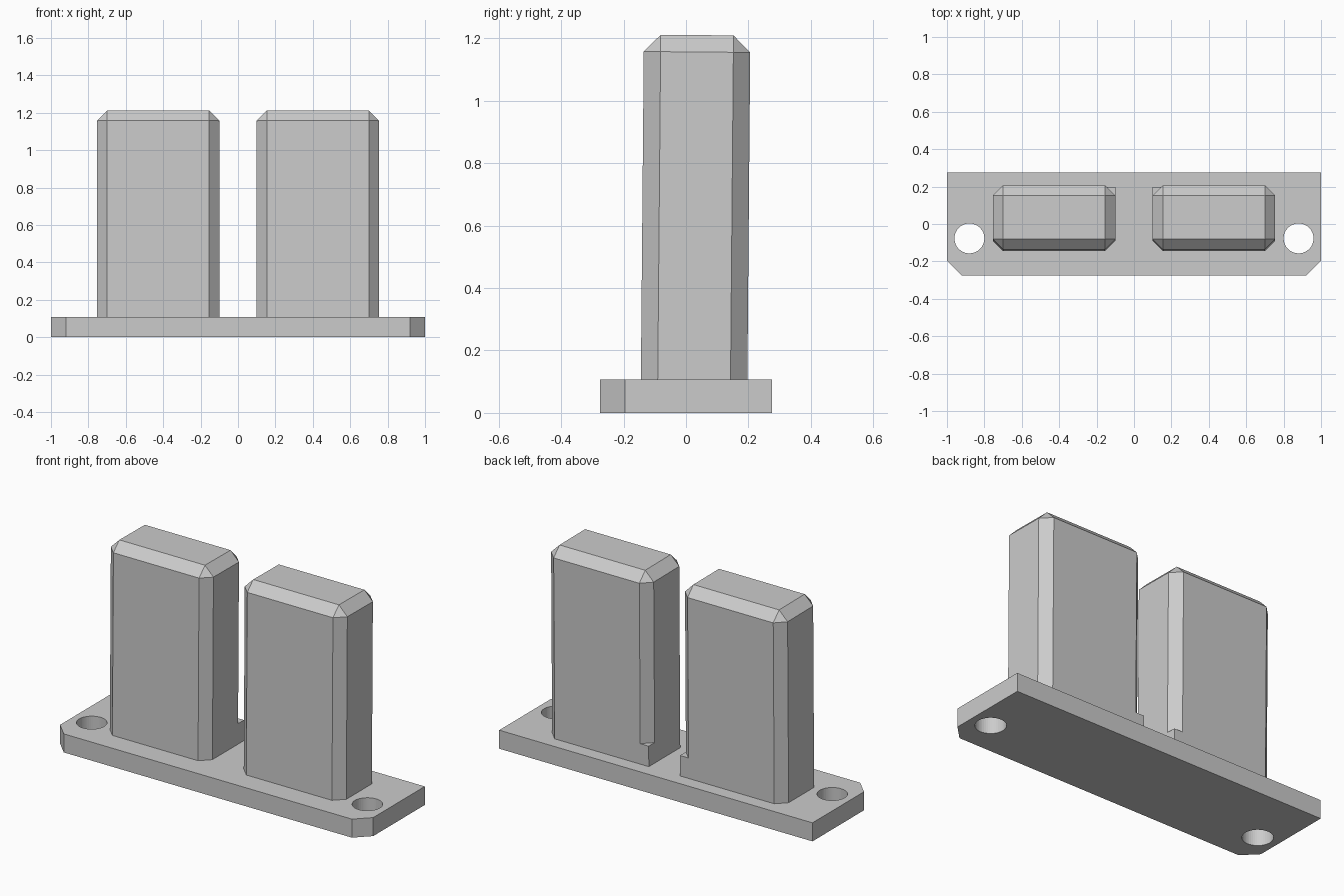
import bpy, bmesh, math
from mathutils import Matrix, Vector

cube = bpy.data.objects.get("Cube")
if cube:
    bpy.data.objects.remove(cube, do_unlink=True)

grey = bpy.data.materials.new("light_grey")
grey.use_nodes = True
grey.diffuse_color = (0.6, 0.6, 0.6, 1)
grey.node_tree.nodes["Principled BSDF"].inputs["Base Color"].default_value = (0.6, 0.6, 0.6, 1)

BASE_TOP = 0.107
LEAN = Matrix.Rotation(math.radians(-0.5), 4, "X")


def make_object(name, bm):
    bmesh.ops.recalc_face_normals(bm, faces=bm.faces)
    mesh = bpy.data.meshes.new(name)
    bm.to_mesh(mesh)
    bm.free()
    mesh.materials.append(grey)
    obj = bpy.data.objects.new(name, mesh)
    bpy.context.collection.objects.link(obj)
    return obj


def prism(points, z0, z1):
    """Extrude an xy outline from z0 to z1."""
    bm = bmesh.new()
    face = bm.faces.new([bm.verts.new((x, y, z0)) for x, y in points])
    ext = bmesh.ops.extrude_face_region(bm, geom=[face])
    verts = [v for v in ext["geom"] if isinstance(v, bmesh.types.BMVert)]
    bmesh.ops.translate(bm, verts=verts, vec=(0, 0, z1 - z0))
    return bm


# Base plate with clipped front corners
outline = [(-0.92, -0.275), (0.92, -0.275), (1, -0.195), (1, 0.275), (-1, 0.275), (-1, -0.195)]
base = make_object("base_plate", prism(outline, 0, BASE_TOP))

# Screw holes through the plate
for side in (-1, 1):
    bm = bmesh.new()
    bmesh.ops.create_cone(bm, cap_ends=True, segments=48, radius1=0.08, radius2=0.08, depth=0.5,
                          matrix=Matrix.Translation((side * 0.88, -0.077, 0.05)))
    cutter = make_object("hole_cutter", bm)
    cutter.hide_render = True
    mod = base.modifiers.new("hole", "BOOLEAN")
    mod.operation = "DIFFERENCE"
    mod.solver = "EXACT"
    mod.object = cutter
    bpy.context.view_layer.objects.active = base
    bpy.ops.object.modifier_apply(modifier=mod.name)
    bpy.data.objects.remove(cutter, do_unlink=True)

# Two chamfered uprights leaning slightly back
X0, X1, DEPTH, HEIGHT, CHAMFER = 0.1, 0.755, 0.341, 1.103, 0.054
pivot = Matrix.Translation((0, 0.026, BASE_TOP)) @ LEAN
for side, label in ((-1, "right"), (1, "left")):
    half = DEPTH / 2
    inner, outer = side * X0, side * X1
    rect = [(inner, -half), (outer, -half), (outer, half), (inner, half)]
    bm = prism(rect, -0.03, HEIGHT)
    edges = [e for e in bm.edges if max(v.co.z for v in e.verts) > 0]
    bmesh.ops.bevel(bm, geom=edges, offset=CHAMFER, segments=1, profile=0.5, affect="EDGES")
    bm.transform(pivot)
    make_object(label + "_upright", bm)

    # Square foot filling the inner back corner
    foot = [(inner, half), (inner + side * CHAMFER, half), (inner, half - CHAMFER)]
    bm = prism(foot, -0.03, 0.12)
    bm.transform(pivot)
    make_object(label + "_corner_foot", bm)
